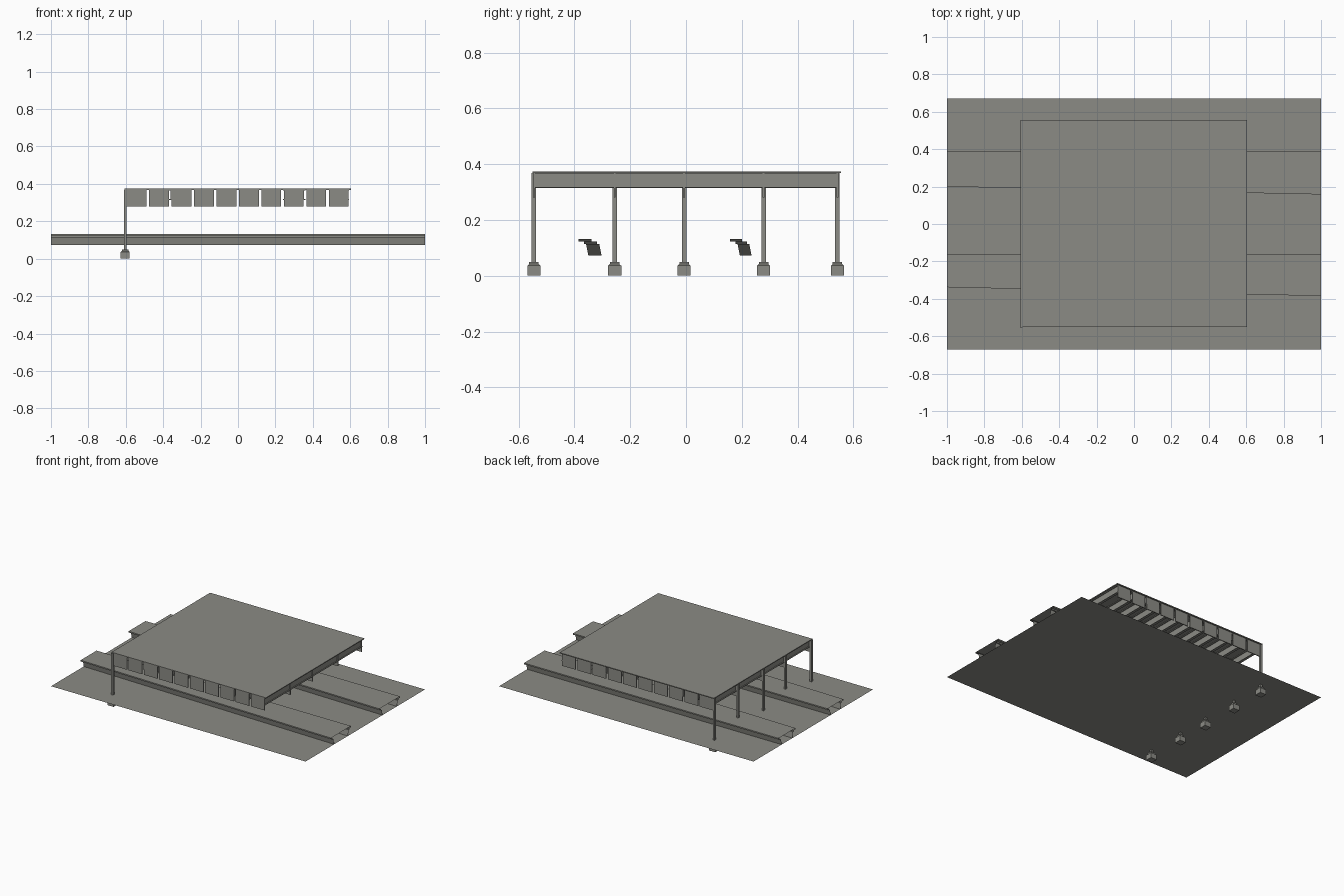
import bpy, bmesh

old = bpy.data.objects.get("Cube")
if old:
    bpy.data.objects.remove(old, do_unlink=True)

mat = bpy.data.materials.new("warm_grey_concrete")
mat.use_nodes = True
colour = (0.26, 0.26, 0.235, 1)
mat.diffuse_color = colour
mat.node_tree.nodes["Principled BSDF"].inputs["Base Color"].default_value = colour


def finish(name, bm):
    mesh = bpy.data.meshes.new(name)
    bm.to_mesh(mesh)
    bm.free()
    mesh.materials.append(mat)
    obj = bpy.data.objects.new(name, mesh)
    bpy.context.collection.objects.link(obj)
    return obj


def add_box(bm, x, y, z, taper=1.0):
    """Box from three (low, high) ranges; taper scales its top."""
    cx, cy = sum(x) / 2, sum(y) / 2
    rings = []
    for level, s in ((z[0], 1.0), (z[1], taper)):
        hx, hy = (x[1] - x[0]) / 2 * s, (y[1] - y[0]) / 2 * s
        rings.append([bm.verts.new((cx + a * hx, cy + b * hy, level))
                      for a, b in ((-1, -1), (1, -1), (1, 1), (-1, 1))])
    low, high = rings
    bm.faces.new(low[::-1])
    bm.faces.new(high)
    for i in range(4):
        j = (i + 1) % 4
        bm.faces.new((low[i], low[j], high[j], high[i]))


def around(c, half):
    return (c - half, c + half)


GROUND = 0.073
ROOF_LOW, ROOF_TOP = 0.368, 0.374
BEAM_LOW = 0.315
ROWS = (-0.545, -0.256, -0.007, 0.278, 0.543)
COLUMN_X = -0.603

# Ground sheet
bm = bmesh.new()
bm.faces.new([bm.verts.new((x, y, GROUND))
              for x, y in ((-1, -0.67), (1, -0.67), (1, 0.67), (-1, 0.67))])
finish("ground", bm)

# Roof slab
bm = bmesh.new()
add_box(bm, (-0.608, 0.604), (-0.55, 0.555), (ROOF_LOW, ROOF_TOP))
finish("roof", bm)

# Columns on stepped footings
for i, y in enumerate(ROWS):
    bm = bmesh.new()
    add_box(bm, around(COLUMN_X, 0.007), around(y, 0.008), (0.05, ROOF_LOW))
    finish(f"column_{i + 1}", bm)
    bm = bmesh.new()
    add_box(bm, around(COLUMN_X, 0.024), around(y, 0.024), (0, 0.036))
    add_box(bm, around(COLUMN_X, 0.024), around(y, 0.024), (0.036, 0.042), 0.7)
    add_box(bm, around(COLUMN_X, 0.017), around(y, 0.017), (0.042, 0.05))
    finish(f"footing_{i + 1}", bm)

# Cross beams with flanges, running front to back
beam_xs = [-0.585] + [-0.46 + 0.1014 * k for k in range(10)] + [0.585]
span = (-0.543, 0.546)
for i, x in enumerate(beam_xs):
    bm = bmesh.new()
    add_box(bm, around(x, 0.002), span, (BEAM_LOW, ROOF_LOW))
    add_box(bm, around(x, 0.009), span, (BEAM_LOW, BEAM_LOW + 0.004))
    add_box(bm, around(x, 0.009), span, (ROOF_LOW - 0.004, ROOF_LOW))
    finish(f"cross_beam_{i + 1}", bm)

# Rows of hanging panels
for i, y in enumerate(ROWS):
    bm = bmesh.new()
    for k in range(10):
        left = -0.596 + 0.1202 * k
        add_box(bm, (left, left + 0.106), around(y, 0.003), (0.28, ROOF_LOW))
    finish(f"panel_row_{i + 1}", bm)

# Open-ended platforms: stepped sheet, front side slanting, back side straight
STEPS = ((0.035, 0.002, GROUND), (0.027, 0.002, 0.113), (0.019, 0.0, 0.113),
         (0.019, 0.0, 0.122), (0.0, 0.0, 0.122), (0.0, 0.0, 0.131))
for name, front_left, front_right, back in (
        ("front_platform", -0.338, -0.385, -0.16),
        ("back_platform", 0.2, 0.158, 0.39)):
    bm = bmesh.new()
    ends = []
    for x, front in ((-1, front_left), (1, front_right)):
        outline = [(front + inset, z) for inset, _, z in STEPS]
        outline += [(back - inset, z) for inset, _, z in reversed(STEPS)]
        ends.append([bm.verts.new((x, y, z)) for y, z in outline])
    a, b = ends
    for i in range(len(a) - 1):
        bm.faces.new((a[i], b[i], b[i + 1], a[i + 1]))
    finish(name, bm)
